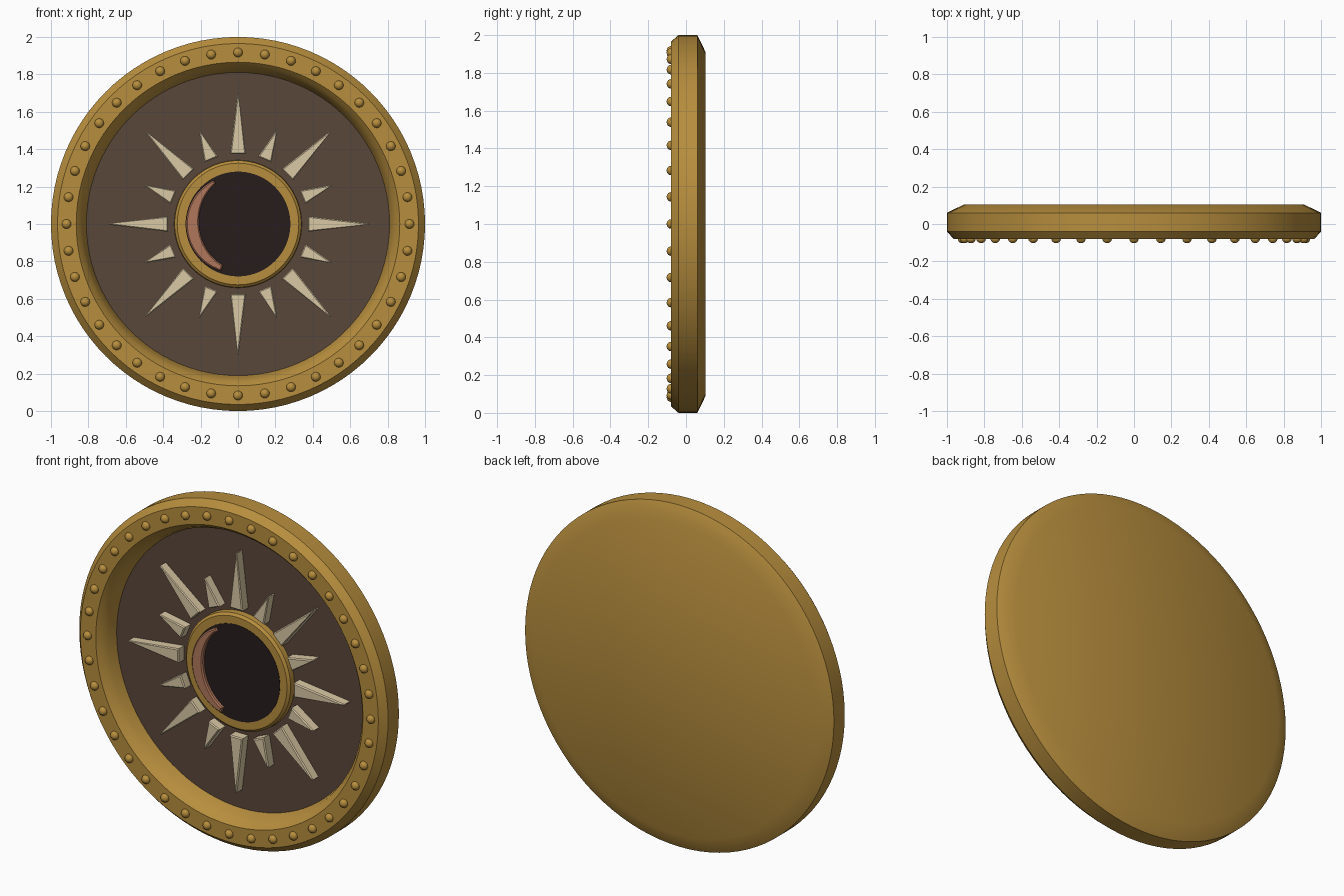
import bpy, bmesh, math
from mathutils import Matrix, Vector

cube = bpy.data.objects.get("Cube")
if cube:
    bpy.data.objects.remove(cube)

CENTRE_Z = 1.0
SEGMENTS = 96
FLOOR_Y = 0.035


def material(name, rgb):
    m = bpy.data.materials.new(name)
    m.use_nodes = True
    colour = (*rgb, 1.0)
    m.diffuse_color = colour
    bsdf = m.node_tree.nodes["Principled BSDF"]
    bsdf.inputs["Base Color"].default_value = colour
    bsdf.inputs["Roughness"].default_value = 0.6
    return m


gold = material("aged gold", (0.475, 0.27, 0.047))
brown = material("brown leather", (0.102, 0.063, 0.044))
dark = material("dark glass", (0.020, 0.012, 0.012))
copper = material("copper", (0.44, 0.185, 0.105))
bone = material("pale bone", (0.70, 0.58, 0.37))


def finish(name, bm, mat, smooth=True):
    bmesh.ops.recalc_face_normals(bm, faces=bm.faces)
    mesh = bpy.data.meshes.new(name)
    bm.to_mesh(mesh)
    bm.free()
    obj = bpy.data.objects.new(name, mesh)
    bpy.context.collection.objects.link(obj)
    obj.location.z = CENTRE_Z
    mesh.materials.append(mat)
    if smooth:
        bpy.ops.object.select_all(action="DESELECT")
        obj.select_set(True)
        bpy.context.view_layer.objects.active = obj
        bpy.ops.object.shade_smooth_by_angle(angle=math.radians(30))
    return obj


def lathe(name, profile, mat):
    """Turn (radius, y) points about the y axis and cap both ends."""
    bm = bmesh.new()
    angles = [math.tau * i / SEGMENTS for i in range(SEGMENTS)]
    rings = [[bm.verts.new((r * math.cos(a), y, r * math.sin(a))) for a in angles]
             for r, y in profile]
    for a, b in zip(rings, rings[1:]):
        for i in range(SEGMENTS):
            j = (i + 1) % SEGMENTS
            bm.faces.new((a[i], a[j], b[j], b[i]))
    bm.faces.new(rings[0])
    bm.faces.new(rings[-1])
    return finish(name, bm, mat)


def add_prism(bm, outline, y_back, y_front, bevel, angle=0.0):
    """Raise an (x, z) outline towards the front with a chamfered top."""
    back = [bm.verts.new((x, y_back, z)) for x, z in outline]
    front = [bm.verts.new((x, y_front + bevel, z)) for x, z in outline]
    n = len(outline)
    faces = [bm.faces.new((back[i], back[(i + 1) % n], front[(i + 1) % n], front[i]))
             for i in range(n)]
    top = bm.faces.new(front)
    faces += [bm.faces.new(back), top]
    bmesh.ops.recalc_face_normals(bm, faces=faces)
    inset = bmesh.ops.inset_region(bm, faces=[top], thickness=bevel, depth=bevel,
                                   use_even_offset=True)
    verts = {v for f in faces + inset["faces"] for v in f.verts}
    bmesh.ops.rotate(bm, verts=list(verts), cent=(0, 0, 0),
                     matrix=Matrix.Rotation(angle, 3, "Y"))


# Round frame with chamfered back and deep recessed front
lathe("frame", [(0.91, 0.104), (1.0, 0.06), (1.0, -0.04), (0.965, -0.08),
                (0.865, -0.08), (0.842, -0.055), (0.824, -0.02),
                (0.808, FLOOR_Y + 0.01)], gold)

# Leather panel in the recess
lathe("panel", [(0.816, FLOOR_Y + 0.02), (0.812, FLOOR_Y)], brown)

# Central bezel and dark lens
lathe("bezel", [(0.342, FLOOR_Y + 0.01), (0.339, 0.002), (0.325, -0.011),
                (0.28, -0.011)], gold)
lathe("lens", [(0.28, 0.0), (0.28, -0.013)], dark)

# Crescent on one side of the lens
STEPS = 24
outer, inner = [], []
for i in range(STEPS + 1):
    t = i / STEPS
    a = math.radians(119 + 131 * t)
    swell = math.sin(math.pi * t)
    r_out = 0.268 + 0.01 * swell
    r_in = r_out - 0.022 - 0.012 * t - 0.042 * swell
    outer.append((r_out * math.cos(a), r_out * math.sin(a)))
    inner.append((r_in * math.cos(a), r_in * math.sin(a)))
bm = bmesh.new()
add_prism(bm, outer + inner[::-1], 0.0, -0.035, 0.007)
finish("crescent", bm, copper)

# Sunburst: long and short rays alternate
bm = bmesh.new()
RAYS = 16
for i in range(RAYS):
    tip, half = (0.70, 0.042) if i % 2 == 0 else (0.54, 0.039)
    outline = [(-half, 0.373), (half, 0.373), (0.003, tip), (-0.003, tip)]
    add_prism(bm, outline, FLOOR_Y + 0.01, -0.02, 0.006, math.tau * i / RAYS)
finish("sun_rays", bm, bone, smooth=False)

# Domed studs around the rim
bm = bmesh.new()
STUDS = 40
flatten = Matrix.Diagonal((1.0, 0.9, 1.0, 1.0))
for i in range(STUDS):
    a = math.tau * i / STUDS
    place = Matrix.Translation(Vector((0.917 * math.sin(a), -0.08, 0.917 * math.cos(a))))
    bmesh.ops.create_uvsphere(bm, u_segments=16, v_segments=10, radius=0.025,
                              matrix=place @ flatten @ Matrix.Rotation(math.pi / 2, 4, "X"))
finish("rim_studs", bm, gold)
